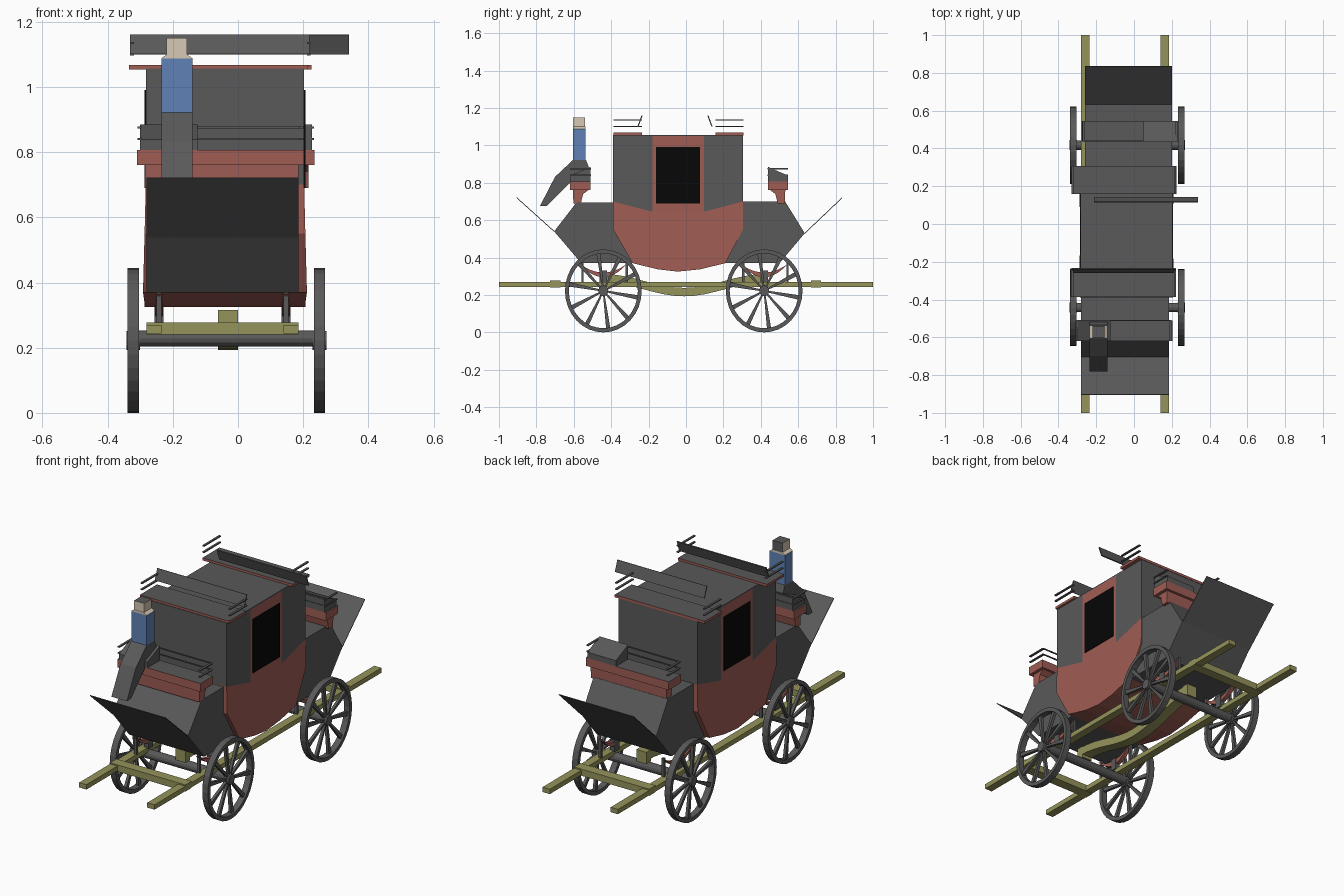
import bpy, bmesh
from math import cos, sin, pi, radians
from mathutils import Matrix, Vector

cube = bpy.data.objects.get("Cube")
if cube:
    bpy.data.objects.remove(cube, do_unlink=True)


def material(name, rgb):
    m = bpy.data.materials.new(name)
    m.use_nodes = True
    m.diffuse_color = (*rgb, 1)
    bsdf = next(n for n in m.node_tree.nodes if n.type == 'BSDF_PRINCIPLED')
    bsdf.inputs["Base Color"].default_value = (*rgb, 1)
    return m


GREY = material("charcoal grey", (0.1, 0.1, 0.1))
RED = material("brick red", (0.35, 0.11, 0.09))
OLIVE = material("olive wood", (0.3, 0.295, 0.105))
BLUE = material("coat blue", (0.115, 0.225, 0.47))
SKIN = material("pale skin", (0.68, 0.58, 0.46))
BLACK = material("window black", (0.002, 0.002, 0.002))

CX = -0.04       # the coach's own centre line


def finish(name, bm, *mats):
    bmesh.ops.recalc_face_normals(bm, faces=bm.faces)
    me = bpy.data.meshes.new(name)
    bm.to_mesh(me)
    bm.free()
    for m in mats:
        me.materials.append(m)
    ob = bpy.data.objects.new(name, me)
    bpy.context.collection.objects.link(ob)
    return ob


def add_prism(bm, profile, x0, x1):
    """Extrude a (y, z) outline from x0 to x1."""
    a = [bm.verts.new((x0, y, z)) for y, z in profile]
    b = [bm.verts.new((x1, y, z)) for y, z in profile]
    bm.faces.new(a)
    bm.faces.new(b[::-1])
    for i in range(len(a)):
        j = (i + 1) % len(a)
        bm.faces.new((a[i], b[i], b[j], a[j]))


def prism(name, profile, x0, x1, *mats):
    bm = bmesh.new()
    add_prism(bm, profile, x0, x1)
    return finish(name, bm, *mats)


def rect(y0, y1, z0, z1):
    return [(y0, z0), (y1, z0), (y1, z1), (y0, z1)]


def box(name, x0, x1, y0, y1, z0, z1, *mats):
    return prism(name, rect(y0, y1, z0, z1), x0, x1, *mats)


def colour_up(ob):
    """Give upward faces the second material."""
    for p in ob.data.polygons:
        p.material_index = int(p.normal.z > 0.9)


def plate(name, a, b, x0, x1, mat, t=0.006):
    """Thin slanted board between two (y, z) points."""
    d = Vector((b[0] - a[0], b[1] - a[1])).normalized() * t / 2
    n = (-d.y, d.x)
    prism(name, [(a[0] + n[0], a[1] + n[1]), (b[0] + n[0], b[1] + n[1]),
                 (b[0] - n[0], b[1] - n[1]), (a[0] - n[0], a[1] - n[1])], x0, x1, mat)


# Cabin: red belly that swells towards the bottom
W = 0.243
hull = prism("cabin_hull", [(-.39, .70), (-.39, .55), (-.285, .37), (-.15, .337), (-.045, .325),
                            (.075, .337), (.21, .37), (.305, .55), (.305, .70),
                            (.095, .645), (-.18, .645)], CX - W, CX + W, RED)
for v in hull.data.vertices:
    swell = 1.035 if v.co.z < .4 else 1.015 if v.co.z < .6 else 1
    v.co.x = CX + (v.co.x - CX) * (1.015 if v.co.z < .36 else swell)

# Cabin: door column, grey quarter panels, windows and roof
box("door_column", CX - W, CX + W, -.18, .095, .645, 1.05, RED)
for name, yo, yi in (("front_quarter", -.39, -.18), ("rear_quarter", .305, .095)):
    prism(name, [(yo, 1.05), (yo, .70), (yi, .645), (yi, 1.05)], CX - W, CX + W, GREY)
for name, s in (("left_window", 1), ("right_window", -1)):
    x = CX + s * W
    box(name, x - .004, x + .004, -.16, .075, .69, .99, BLACK)
box("roof", CX - W, CX + W, -.39, .305, 1.05, 1.056, GREY)

# Roof seats: red-edged slabs, leaning backrests and side rails
for end, y0, y1, x0, x1, shift in (("front", -.387, -.235, -.335, .215, 0),
                                   ("rear", .158, .307, -.33, .225, .12)):
    colour_up(box(end + "_roof_seat", x0, x1, y0, y1, 1.054, 1.068, RED, GREY))
    s = -1 if end == "front" else 1
    foot = -.257 if s < 0 else .139
    plate(end + "_roof_backrest", (foot, 1.10), (foot - s * .022, 1.16),
          -.332 + shift, .22 + shift, GREY)
    for x in (-.325, .217):
        for z in (1.10, 1.135):
            box(end + "_roof_rail", x - .006, x + .006, y0, y1, z - .003, z + .003, GREY)

# Luggage boots with slanted splash boards
prism("front_boot", [(-.36, .695), (-.585, .695), (-.705, .54), (-.56, .37), (-.27, .37),
                     (-.36, .55)], -.28, .185, GREY)
plate("front_splash_board", (-.705, .54), (-.905, .72), -.28, .185, GREY, .004)
prism("rear_boot", [(.27, .70), (.53, .70), (.635, .53), (.50, .37), (.19, .37),
                    (.27, .55)], -.26, .20, GREY)
plate("rear_splash_board", (.635, .53), (.835, .72), -.26, .20, GREY, .004)

# Outer seats: flared red base, slab with grey top, cushion block and rails
for end, s, yin, yout, x0, x1 in (("front", -1, .51, .62, -.31, .203),
                                  ("rear", 1, .438, .546, -.275, .235)):
    yi, yo = s * yin, s * yout
    prism(end + "_seat_base", [(yi + s * .01, .762), (yi + s * .04, .74), (yi + s * .052, .69),
                               (yo - s * .018, .69), (yo - s * .015, .762)],
          x0 + .025, x1 - .018, RED)
    colour_up(box(end + "_seat", x0, x1, min(yi, yo), max(yi, yo), .76, .806, RED, GREY))
    bx = (x0 + .01, -.125) if s < 0 else (.05, x1 - .008)
    prism(end + "_seat_block", [(yi, .806), (yo, .806), (yo, .838), (yi, .885)], *bx, GREY)
    for z in (.84, .875):
        box(end + "_seat_back_rail", x0 + .005, x1 - .005, yi - .003, yi + .003,
            z - .003, z + .003, GREY)
        for x in (x0 + .008, x1 - .008):
            box(end + "_seat_side_rail", x - .006, x + .006, min(yi, yo), max(yi, yo),
                z - .003, z + .003, GREY)

# Driver
prism("driver_legs", [(-.604, .922), (-.70, .832), (-.78, .677), (-.743, .677), (-.62, .80),
                      (-.52, .80), (-.52, .885), (-.535, .922)], -.235, -.14, GREY)
box("driver_torso", -.235, -.14, -.605, -.537, .92, 1.088, BLUE)
neck = box("driver_neck", -.235, -.14, -.605, -.537, 1.088, 1.1, SKIN)
for v in neck.data.vertices:
    if v.co.z > 1.095:
        v.co.x = -.1875 + (v.co.x + .1875) * .65
head = box("driver_head", -.219, -.157, -.603, -.539, 1.095, 1.15, SKIN, GREY)
for p in head.data.polygons:
    p.material_index = int(p.normal.z > .9 or p.normal.y > .9)

# Undercarriage: long beams, cross bars and a sagging centre perch
for name, x in (("right_beam", -.28), ("left_beam", .14)):
    box(name, x, x + .045, -1, 1, .243, .27, OLIVE)
for name, y in (("front_cross_bar", -.70), ("rear_cross_bar", .695)):
    box(name, -.28, .185, y - .028, y + .028, .24, .277, OLIVE)
N = 16
spine = [(-.44 + .86 * i / N, .25 - .037 * cos(2 * pi * (i / N - .5))) for i in range(N + 1)]
prism("centre_perch", [(y, z + .025) for y, z in spine]
      + [(y, z - .02) for y, z in spine[::-1]], -.062, 0, OLIVE)


# Wheels: slightly tall rims with tapered spokes and a hub
def wheel(name, x, yc, ry=.205, rz=.222, spokes=10):
    bm = bmesh.new()
    seg = 32
    rings = []
    for dx, r in ((-.0175, 1), (.0175, 1), (.0175, .9), (-.0175, .9)):
        rings.append([bm.verts.new((dx, r * cos(2 * pi * i / seg), r * sin(2 * pi * i / seg)))
                      for i in range(seg)])
    for k in range(4):
        a, b = rings[k], rings[(k + 1) % 4]
        for i in range(seg):
            j = (i + 1) % seg
            bm.faces.new((a[i], b[i], b[j], a[j]))
    for k in range(spokes):
        t = radians(8) + pi / 2 + 2 * pi * k / spokes
        u, n = Vector((cos(t), sin(t))), Vector((-sin(t), cos(t)))
        pts = [u * r + n * w for r, w in ((.08, .02), (.92, .055), (.92, -.055), (.08, -.02))]
        add_prism(bm, [tuple(p) for p in pts], -.008, .008)
    hub = [(.13 * cos(2 * pi * i / 12), .13 * sin(2 * pi * i / 12)) for i in range(12)]
    add_prism(bm, hub, -.021, .021)
    bm.transform(Matrix.Translation((x, yc, rz)) @ Matrix.Diagonal((1, ry, rz, 1)))
    finish(name, bm, GREY)


for end, yc in (("front", -.442), ("rear", .418)):
    wheel(end + "_right_wheel", -.3215, yc)
    wheel(end + "_left_wheel", .25, yc)
    axle = [(yc + .025 * cos(pi * i / 6), .228 + .025 * sin(pi * i / 6)) for i in range(12)]
    prism(end + "_axle", axle, -.335, .262, GREY)
    box(end + "_bolster", -.062, 0, yc - .02, yc + .02, .25, .315, OLIVE)
    # Crescent springs on blocks, hung between posts
    for side, x in (("right", -.242), ("left", .147)):
        arc = [-1 + i / 5 for i in range(11)]
        crescent = [(yc + .125 * t, .295 + .07 * t * t) for t in arc]
        crescent += [(yc + .125 * t, .32 + .045 * t * t) for t in arc[-2:0:-1]]
        prism(f"{end}_{side}_spring", crescent, x - .012, x + .012, RED)
        box(f"{end}_{side}_spring_block", x - .014, x + .014, yc - .02, yc + .02,
            .265, .332, GREY)
        for d in (-.112, .125):
            box(f"{end}_{side}_post", x - .008, x + .008, yc + d - .006, yc + d + .006,
                .265, .372, GREY)
